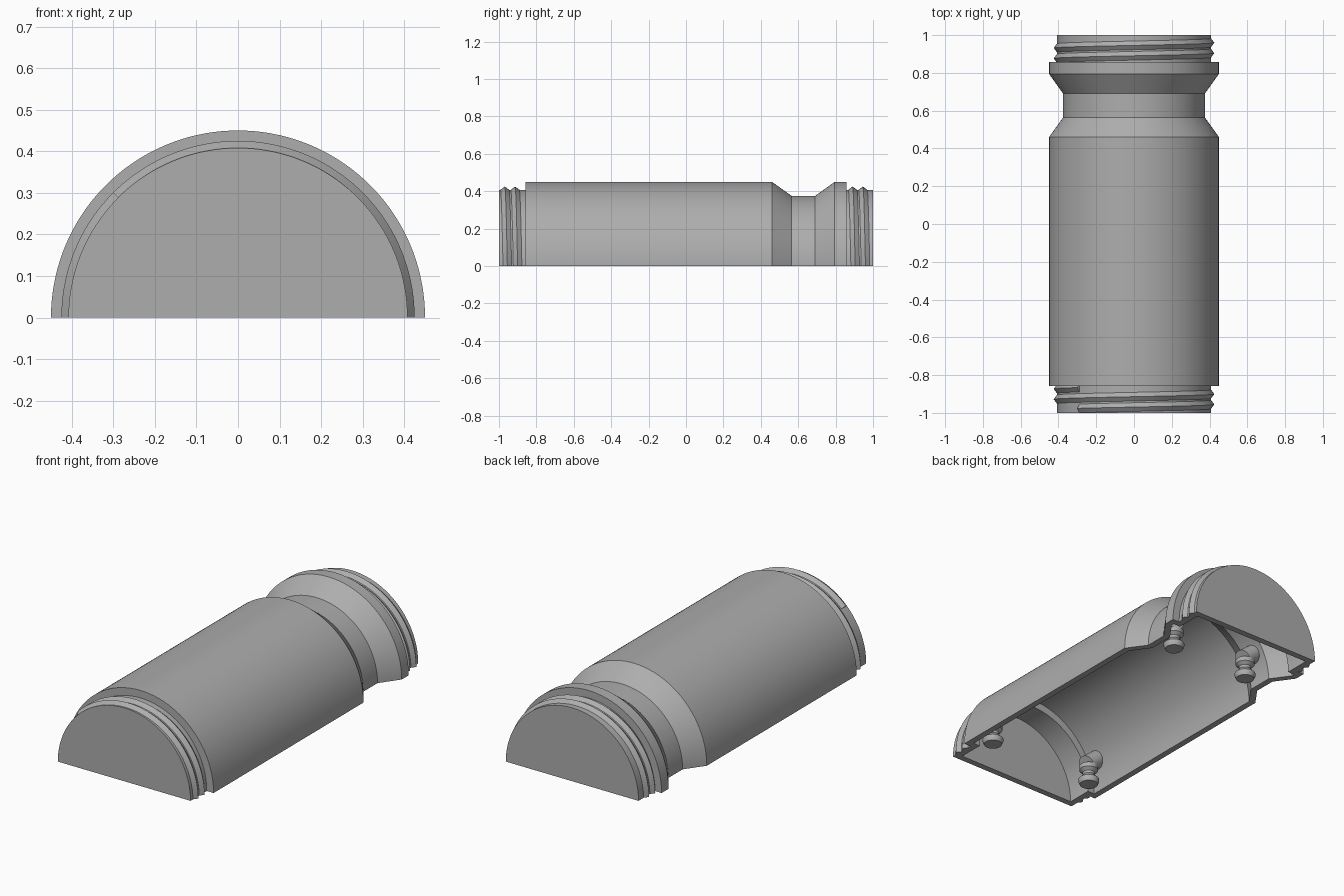
import bpy, bmesh, math
from mathutils import Vector

cube = bpy.data.objects.get("Cube")
if cube:
    bpy.data.objects.remove(cube)

grey = bpy.data.materials.new("plain_grey")
grey.use_nodes = True
COLOUR = (0.42, 0.42, 0.42, 1)
grey.diffuse_color = COLOUR
grey.node_tree.nodes["Principled BSDF"].inputs["Base Color"].default_value = COLOUR

SEGMENTS = 72
WALL = 0.035


def finish(bm, name):
    bmesh.ops.remove_doubles(bm, verts=bm.verts, dist=0.00005)
    bmesh.ops.recalc_face_normals(bm, faces=bm.faces)
    mesh = bpy.data.meshes.new(name)
    bm.to_mesh(mesh)
    bm.free()
    mesh.materials.append(grey)
    obj = bpy.data.objects.new(name, mesh)
    bpy.context.collection.objects.link(obj)
    bpy.ops.object.select_all(action="DESELECT")
    obj.select_set(True)
    bpy.context.view_layer.objects.active = obj
    bpy.ops.object.shade_smooth_by_angle(angle=math.radians(25))
    return obj


def ring_point(radius, y, angle):
    return Vector((radius * math.cos(angle), y, radius * math.sin(angle)))


def sweep(bm, sections):
    """Skin a row of closed sections and cap both ends."""
    rows = [[bm.verts.new(p) for p in s] for s in sections]
    n = len(rows[0])
    for a, b in zip(rows, rows[1:]):
        for i in range(n):
            j = (i + 1) % n
            bm.faces.new((a[i], a[j], b[j], b[i]))
    bm.faces.new(rows[0])
    bm.faces.new(rows[-1])


# Half shell: (y, radius) outline with a step at each end and a waisted neck
outer = [(-1, 0), (-1, 0.408), (-0.857, 0.408), (-0.857, 0.45), (0.46, 0.45),
         (0.565, 0.375), (0.69, 0.375), (0.795, 0.45), (0.857, 0.45),
         (0.857, 0.408), (1, 0.408), (1, 0)]
e, w = 1 - WALL, WALL
step = 0.857 - w
inner = [(e, 0), (e, 0.408 - w), (step, 0.408 - w), (step, 0.45 - w),
         (0.805, 0.45 - w), (0.7, 0.375 - w), (0.555, 0.375 - w),
         (0.45, 0.45 - w), (-step, 0.45 - w), (-step, 0.408 - w),
         (-e, 0.408 - w), (-e, 0)]
bm = bmesh.new()
sweep(bm, [[ring_point(r, y, math.pi * k / SEGMENTS) for y, r in outer + inner]
           for k in range(SEGMENTS + 1)])
bmesh.ops.dissolve_degenerate(bm, edges=bm.edges, dist=0.00005)
finish(bm, "half_shell")


# Screw threads: the upper arcs of a two-turn helix
def thread(name, start_y, start_deg, pitch, turns=2):
    bm = bmesh.new()
    half = 0.023
    count = SEGMENTS * 2 * turns
    run = []

    def flush():
        if len(run) > 1:
            sweep(bm, run)
        run.clear()

    for k in range(count + 1):
        deg = start_deg - 360 * turns * k / count
        a = math.radians(deg)
        y = start_y + pitch * turns * k / count
        if math.sin(a) < -0.0001:
            flush()
            continue
        run.append([ring_point(0.4, y - half, a), ring_point(0.408, y - half, a),
                    ring_point(0.425, y, a), ring_point(0.408, y + half, a),
                    ring_point(0.4, y + half, a)])
    flush()
    finish(bm, name)


thread("front_thread", -0.976, 135, 0.055)
thread("back_thread", 0.87, 225, 0.055)


# Locating pins: a waisted button on a slanted arm that meets the wall
def tube(bm, rings, sides=32):
    """rings: (centre, axis, radius) triples."""
    sections = []
    for centre, axis, radius in rings:
        u = Vector((0, 1, 0))
        v = axis.normalized().cross(u)
        sections.append([centre + radius * (u * math.cos(t) + v * math.sin(t))
                         for t in (math.tau * i / sides for i in range(sides))])
    sweep(bm, sections)


def pin(name, x, y, shell_radius):
    side = math.copysign(1, x)
    up = Vector((0, 0, 1))
    bm = bmesh.new()
    profile = [(0, 0.047), (0.018, 0.055), (0.03, 0.055), (0.055, 0.032),
               (0.07, 0.032), (0.085, 0.05), (0.11, 0.05)]
    tube(bm, [(Vector((x, y, z)), up, r) for z, r in profile])
    arm = Vector((side, 0, 0.8)).normalized()
    base = Vector((x - side * 0.015, y, 0.115))
    # extend the arm until its axis lies inside the shell wall
    length = 0.0
    while math.hypot((base + arm * length).x, (base + arm * length).z) < shell_radius - 0.024:
        length += 0.005
    tube(bm, [(base, arm, 0.05), (base + arm * length, arm, 0.05)])
    finish(bm, name)


for label, s in (("left", 1), ("right", -1)):
    pin("back_" + label + "_pin", s * 0.245, 0.62, 0.375)
    pin("front_" + label + "_pin", s * 0.33, -0.765, 0.45)
